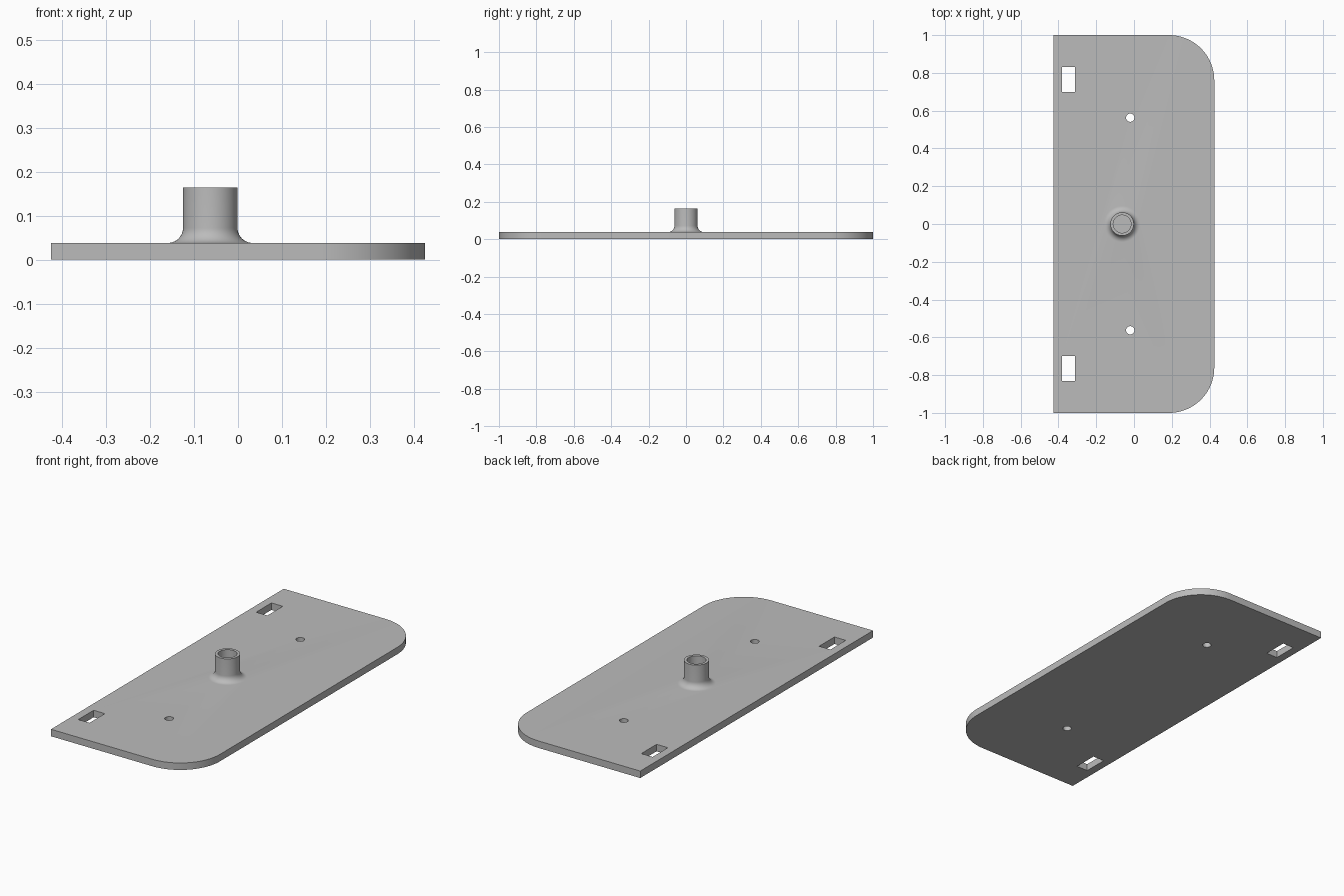
import bpy
import bmesh
from math import radians, sin, cos, pi

cube = bpy.data.objects.get("Cube")
if cube:
    bpy.data.objects.remove(cube, do_unlink=True)

HALF_X, HALF_Y, THICK = 0.425, 1.0, 0.038
CORNER = 0.24
BOSS_X, BOSS_R, BOSS_TOP, BORE_R, FILLET = -0.063, 0.062, 0.164, 0.047, 0.034

grey = bpy.data.materials.new("plain grey")
grey.use_nodes = True
colour = (0.5, 0.5, 0.5, 1)
grey.diffuse_color = colour
grey.node_tree.nodes["Principled BSDF"].inputs["Base Color"].default_value = colour


def make_object(name, bm):
    bmesh.ops.recalc_face_normals(bm, faces=bm.faces)
    mesh = bpy.data.meshes.new(name)
    bm.to_mesh(mesh)
    bm.free()
    mesh.materials.append(grey)
    obj = bpy.data.objects.new(name, mesh)
    bpy.context.collection.objects.link(obj)
    return obj


def prism(name, outline, z0, z1):
    bm = bmesh.new()
    face = bm.faces.new([bm.verts.new((x, y, z0)) for x, y in outline])
    top = bmesh.ops.extrude_face_region(bm, geom=[face])["geom"]
    verts = [v for v in top if isinstance(v, bmesh.types.BMVert)]
    bmesh.ops.translate(bm, verts=verts, vec=(0, 0, z1 - z0))
    return make_object(name, bm)


def arc(cx, cy, r, start, end, steps):
    angles = [start + (end - start) * i / steps for i in range(steps + 1)]
    return [(cx + r * cos(a), cy + r * sin(a)) for a in angles]


def circle(cx, cy, r, steps):
    return arc(cx, cy, r, 0, 2 * pi, steps)[:-1]


def boolean(target, tool, operation):
    mod = target.modifiers.new(tool.name, "BOOLEAN")
    mod.object, mod.operation, mod.solver = tool, operation, "EXACT"
    bpy.context.view_layer.objects.active = target
    bpy.ops.object.modifier_apply(modifier=mod.name)
    bpy.data.objects.remove(tool, do_unlink=True)


# Plate with two rounded corners on the +x side
cx, cy = HALF_X - CORNER, HALF_Y - CORNER
outline = [(-HALF_X, HALF_Y), (-HALF_X, -HALF_Y)]
outline += arc(cx, -cy, CORNER, -pi / 2, 0, 24)
outline += arc(cx, cy, CORNER, 0, pi / 2, 24)
plate = prism("mounting_plate", outline, 0, THICK)

# Boss turned from a filleted profile
bm = bmesh.new()
profile = [(0, THICK / 2), (BOSS_R + FILLET, THICK / 2)]
profile += arc(BOSS_R + FILLET, THICK + FILLET, FILLET, 1.5 * pi, pi, 10)
profile += [(BOSS_R, BOSS_TOP), (0, BOSS_TOP)]
verts = [bm.verts.new((BOSS_X + r, 0, z)) for r, z in profile]
edges = [bm.edges.new(pair) for pair in zip(verts, verts[1:])]
bmesh.ops.spin(bm, geom=verts + edges, cent=(BOSS_X, 0, 0), axis=(0, 0, 1),
               angle=2 * pi, steps=64)
bmesh.ops.remove_doubles(bm, verts=bm.verts, dist=0.0001)
boolean(plate, make_object("boss", bm), "UNION")

# Blind bore in the boss
boolean(plate, prism("bore", circle(BOSS_X, 0, BORE_R, 64), THICK, 0.2), "DIFFERENCE")

# Screw holes and rectangular slots, mirrored front to back
for side in (-1, 1):
    boolean(plate, prism("hole", circle(-0.02, side * 0.563, 0.022, 32), -0.1, 0.1), "DIFFERENCE")
    slot = [(x, side * y) for x, y in ((-0.38, 0.698), (-0.312, 0.698), (-0.312, 0.83), (-0.38, 0.83))]
    boolean(plate, prism("slot", slot, -0.1, 0.1), "DIFFERENCE")

# Smooth curved walls, keep edges sharp
bpy.ops.object.select_all(action="DESELECT")
plate.select_set(True)
bpy.context.view_layer.objects.active = plate
bpy.ops.object.shade_smooth_by_angle(angle=radians(30))
